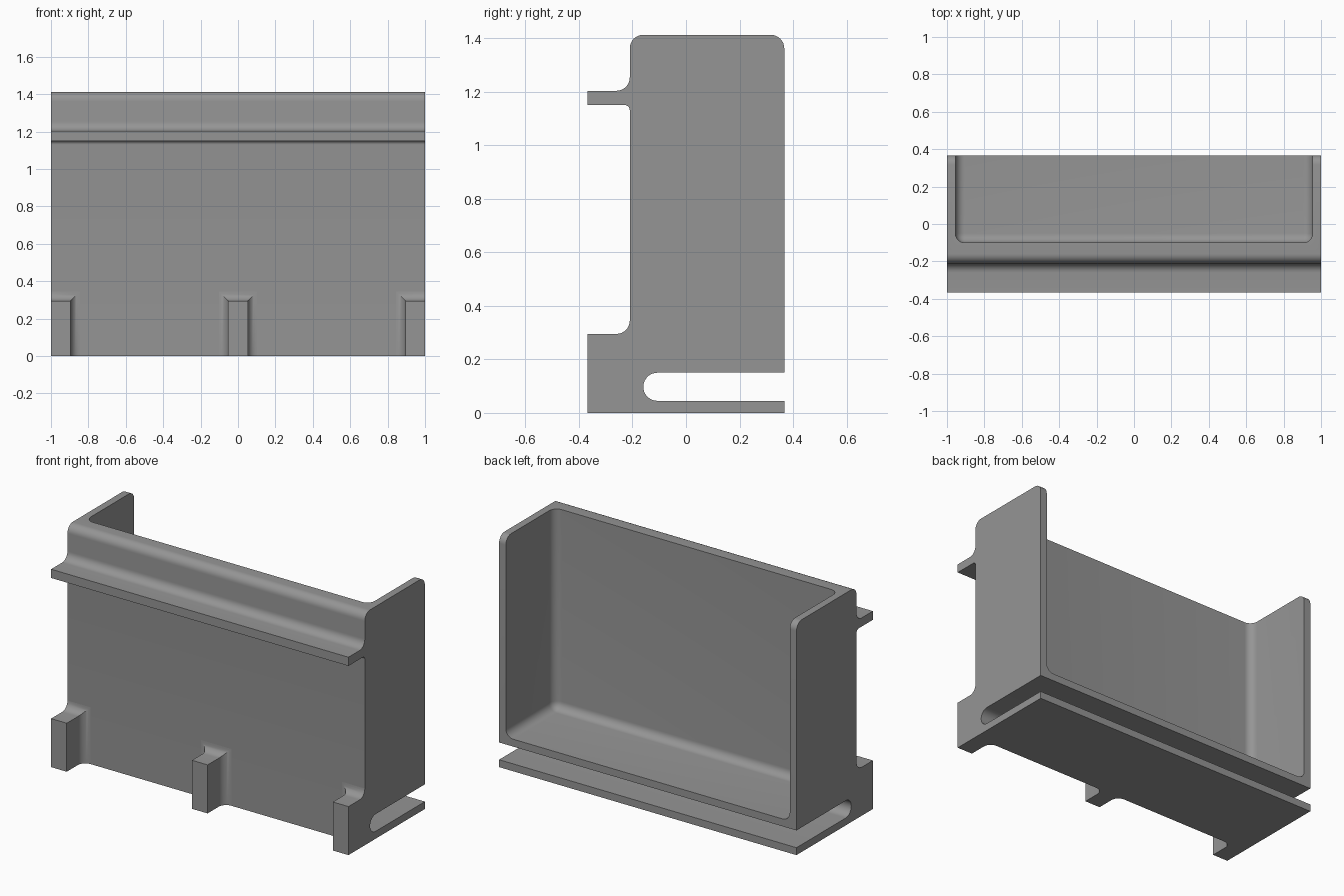
import bpy, bmesh, math

if "Cube" in bpy.data.objects:
    bpy.data.objects.remove(bpy.data.objects["Cube"])

grey = bpy.data.materials.new("mid grey")
grey.diffuse_color = (0.3, 0.3, 0.3, 1)
grey.use_nodes = True
grey.node_tree.nodes["Principled BSDF"].inputs["Base Color"].default_value = grey.diffuse_color


def arc(cy, cz, r, a0, a1, n=8):
    """Points of an arc in the yz plane, angles in degrees."""
    return [(cy + r * math.cos(math.radians(a0 + (a1 - a0) * i / n)),
             cz + r * math.sin(math.radians(a0 + (a1 - a0) * i / n))) for i in range(n + 1)]


def make_object(name, bm):
    bmesh.ops.recalc_face_normals(bm, faces=bm.faces)
    mesh = bpy.data.meshes.new(name)
    bm.to_mesh(mesh)
    bm.free()
    mesh.materials.append(grey)
    obj = bpy.data.objects.new(name, mesh)
    bpy.context.collection.objects.link(obj)
    return obj


def shade(obj):
    bpy.ops.object.select_all(action='DESELECT')
    obj.select_set(True)
    bpy.context.view_layer.objects.active = obj
    bpy.ops.object.shade_smooth_by_angle(angle=math.radians(30))


FRONT, FACE, BACK, TOP, R = -0.367, -0.21, 0.367, 1.412, 0.05

# Body: side profile with rail and slot, extruded across the width
profile = [(FACE, 0), (BACK, 0), (BACK, 0.045)]
profile += arc(-0.107, 0.0975, 0.0525, 270, 90, 16)             # slot end
profile += [(BACK, 0.15)]
profile += arc(BACK - R, TOP - R, R, 0, 90)                      # top back corner
profile += arc(FACE + R, TOP - R, R, 90, 180)                    # top front corner
profile += arc(FACE - R, 1.203 + R, R, 0, -90)                   # fillet above rail
profile += [(FRONT, 1.203), (FRONT, 1.15)]
profile += arc(FACE - 0.02, 1.13, 0.02, 90, 0)                   # fillet below rail
bm = bmesh.new()
face = bm.faces.new([bm.verts.new((-1, y, z)) for y, z in profile])
ext = bmesh.ops.extrude_face_region(bm, geom=[face])
bmesh.ops.translate(bm, vec=(2, 0, 0),
                    verts=[v for v in ext["geom"] if isinstance(v, bmesh.types.BMVert)])
body = make_object("tray_body", bm)

# Cavity cutter: open at the top and back, rounded along floor and corners
X, Y0, Y1, Z0, Z1 = 0.955, -0.10, 0.7, 0.195, 1.8
bm = bmesh.new()
bmesh.ops.create_cube(bm, size=1)
for v in bm.verts:
    v.co = (2 * X * v.co.x, Y1 if v.co.y > 0 else Y0, Z1 if v.co.z > 0 else Z0)


def inner_edge(e):
    a, b = (v.co for v in e.verts)
    on_floor = a.z < 1 and b.z < 1
    on_front = a.y < 0 and b.y < 0
    return (on_floor and not (a.y > 0 and b.y > 0)) or (on_front and not (a.z > 1 and b.z > 1))


bmesh.ops.bevel(bm, geom=[e for e in bm.edges if inner_edge(e)], offset=R,
                segments=8, profile=0.5, affect='EDGES')
cutter = make_object("cavity_cutter", bm)
cutter.hide_render = True
mod = body.modifiers.new("cavity", 'BOOLEAN')
mod.operation, mod.solver, mod.object = 'DIFFERENCE', 'EXACT', cutter
bpy.context.view_layer.objects.active = body
bpy.ops.object.modifier_apply(modifier=mod.name)
bpy.data.objects.remove(cutter)
shade(body)


# Feet: blocks flaring into the front face with a mitred fillet
def foot(name, x0, x1, flare_left, flare_right):
    sections = [(FRONT, 0)] + [(y, 0.295 + R - z) for y, z in
                               [(p[0], 0.295 + R - (p[1] - 0.295))
                                for p in arc(FACE - R, 0.295 + R, R, -90, 0)]]
    bm = bmesh.new()
    rings = []
    for y, d in sections:
        a, b, h = x0 - d * flare_left, x1 + d * flare_right, 0.295 + d
        rings.append([bm.verts.new(c) for c in ((a, y, 0), (b, y, 0), (b, y, h), (a, y, h))])
    for r, s in zip(rings, rings[1:]):
        for i in range(4):
            j = (i + 1) % 4
            bm.faces.new((r[i], r[j], s[j], s[i]))
    bm.faces.new(rings[0])
    bm.faces.new(rings[-1])
    shade(make_object(name, bm))


foot("left_foot", -1, -0.895, 0, 1)
foot("middle_foot", -0.0525, 0.0525, 1, 1)
foot("right_foot", 0.895, 1, 1, 0)
